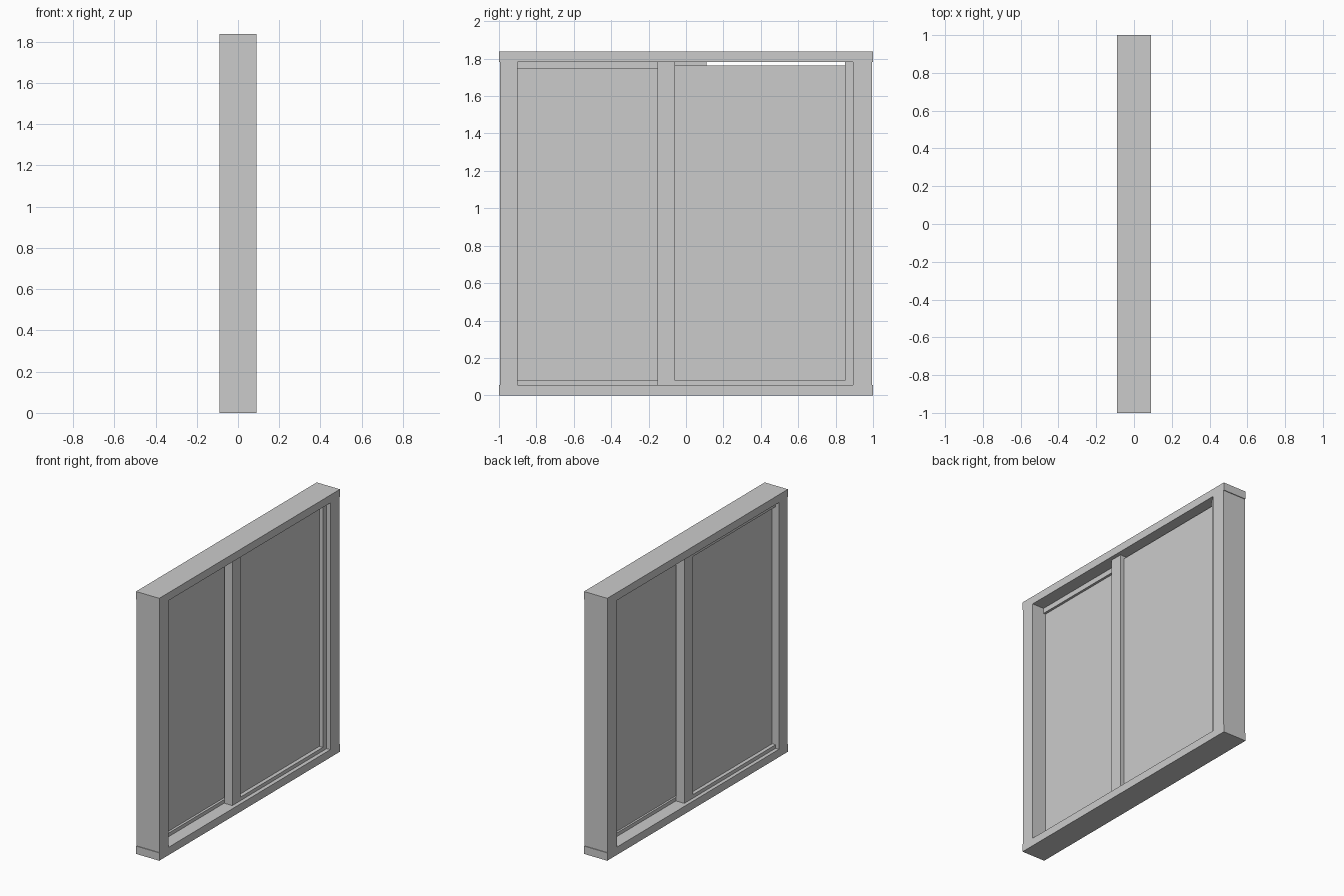
import bpy

if "Cube" in bpy.data.objects:
    bpy.data.objects.remove(bpy.data.objects["Cube"])


def box(name, x, y, z):
    """Box from (min, max) ranges on each axis."""
    bpy.ops.mesh.primitive_cube_add(
        size=1, location=[(a + b) / 2 for a, b in (x, y, z)])
    ob = bpy.context.object
    ob.name = name
    ob.scale = [b - a for a, b in (x, y, z)]
    bpy.ops.object.transform_apply(location=False, rotation=False, scale=True)
    return ob


SILL, HEAD, TOP = 0.055, 1.783, 1.838
DEPTH = (-0.09, 0.09)

# Outer frame: sill and header overhang the jambs slightly
box("sill", DEPTH, (-1, 1), (0, SILL))
box("header", DEPTH, (-1, 1), (HEAD, TOP))
box("left_jamb", DEPTH, (-0.995, -0.9), (SILL, HEAD))
box("right_jamb", DEPTH, (0.893, 0.995), (SILL, HEAD))

# Front sliding sash, its panel stops short of the header
FRONT = (0.001, 0.062)
box("front_meeting_stile", FRONT, (-0.152, -0.06), (SILL, HEAD))
box("front_end_stile", FRONT, (0.85, 0.893), (SILL, HEAD))
box("front_bottom_rail", FRONT, (-0.06, 0.85), (SILL, 0.08))
box("front_panel", (0.015, 0.035), (-0.06, 0.85), (0.08, 1.764))

# Rear sliding sash with a top rail, its end stile is the jamb
REAR = (-0.064, -0.001)
box("rear_meeting_stile", REAR, (0.012, 0.11), (SILL, HEAD))
box("rear_bottom_rail", REAR, (-0.9, 0.012), (SILL, 0.08))
box("rear_top_rail", REAR, (-0.9, 0.012), (1.747, HEAD))
box("rear_panel", (-0.038, -0.018), (-0.9, 0.012), (0.08, 1.747))
